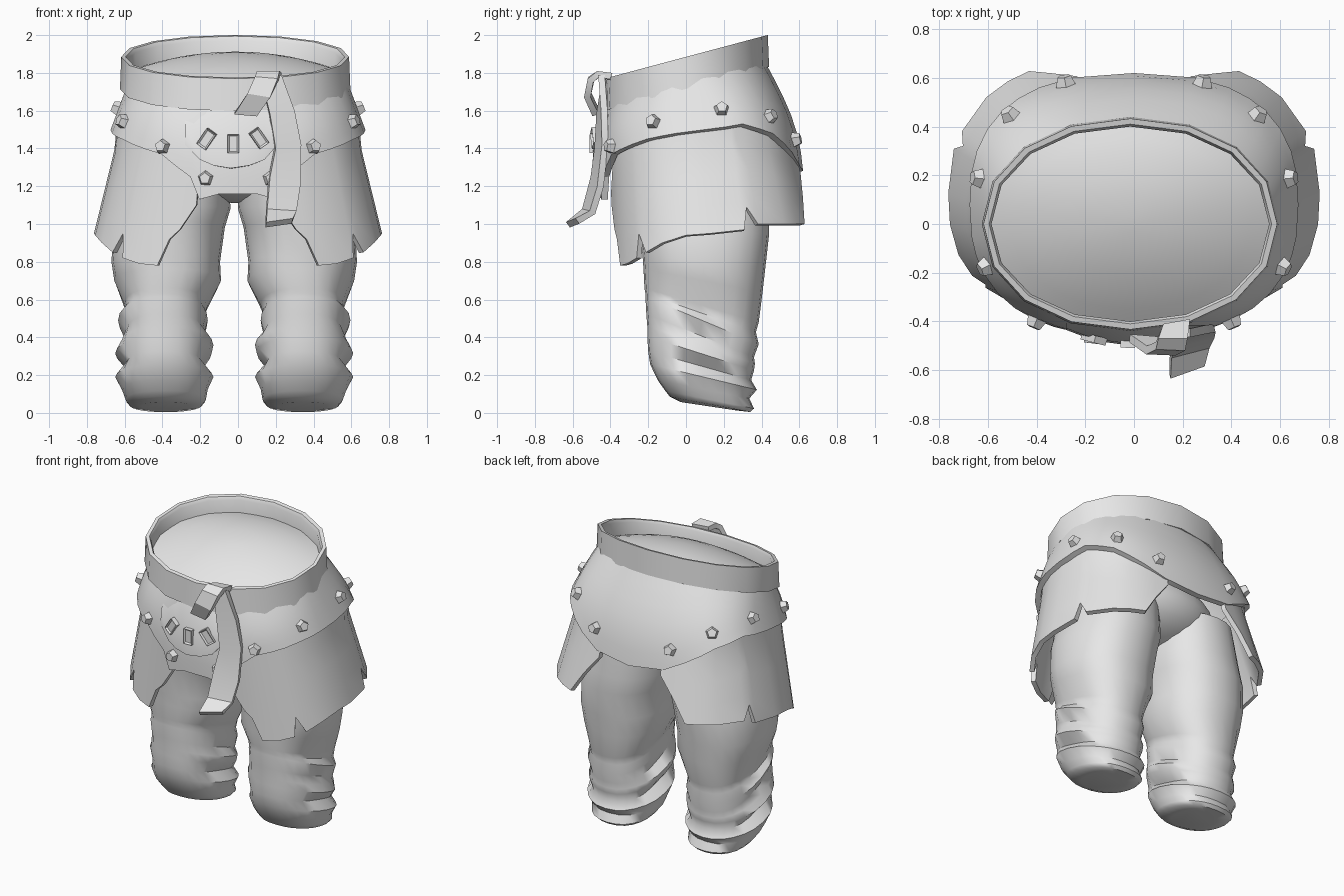
import bpy, bmesh, math
from mathutils import Vector, Matrix

if "Cube" in bpy.data.objects:
    bpy.data.objects.remove(bpy.data.objects["Cube"])

cloth = bpy.data.materials.new("plain grey")
cloth.diffuse_color = (0.8, 0.8, 0.8, 1)
cloth.use_nodes = True
cloth.node_tree.nodes["Principled BSDF"].inputs["Base Color"].default_value = cloth.diffuse_color


def finish(name, bm, thick=0, angle=32):
    me = bpy.data.meshes.new(name)
    bm.to_mesh(me)
    bm.free()
    me.materials.append(cloth)
    ob = bpy.data.objects.new(name, me)
    bpy.context.collection.objects.link(ob)
    bpy.ops.object.select_all(action='DESELECT')
    ob.select_set(True)
    bpy.context.view_layer.objects.active = ob
    if thick:
        m = ob.modifiers.new("thickness", 'SOLIDIFY')
        m.thickness, m.offset = thick, -1
        bpy.ops.object.modifier_apply(modifier=m.name)
    bpy.ops.object.shade_smooth_by_angle(angle=math.radians(angle))
    return ob


def sheet(name, rows, closed=False, thick=0, top=False, bottom=False, angle=32):
    """Skin rows of points, top row first, columns running left to right."""
    bm = bmesh.new()
    vs = [[bm.verts.new(p) for p in r] for r in rows]
    n = len(rows[0])
    for a, b in zip(vs, vs[1:]):
        for c in range(n if closed else n - 1):
            d = (c + 1) % n
            bm.faces.new((a[c], b[c], b[d], a[d]))
    if top:
        bm.faces.new(vs[0])
    if bottom:
        bm.faces.new(vs[-1][::-1])
    return finish(name, bm, thick, angle)


def interp(table, t):
    for (a, u), (b, v) in zip(table, table[1:]):
        if t <= b:
            return u + (v - u) * (t - a) / (b - a)
    return table[-1][1]


def oval(deg, rx, ry, cy, n=2.5):
    """Point on a squarish oval; 0 is the front, 90 is +x."""
    s, c = math.sin(math.radians(deg)), math.cos(math.radians(deg))
    e = 2 / n
    return (math.copysign(abs(s) ** e, s) * rx, cy - math.copysign(abs(c) ** e, c) * ry)


def waist_z(y):
    return 1.885 + 0.267 * y


# Belt: tilted ring with a rectangular section
def belt_row(grow, drop):
    row = []
    for i in range(16):
        x, y = oval(i * 22.5, 0.575 + grow, 0.405 + grow, 0, 2.1)
        row.append((x - 0.015, y, waist_z(y) - drop))
    return row


sheet("belt", [belt_row(-0.005, 0.17), belt_row(-0.005, 0.02), belt_row(0.005, 0.0), belt_row(0.028, 0.0),
               belt_row(0.035, 0.17), belt_row(-0.005, 0.17)], closed=True)

# Domed lining closing the waist
lining = []
for r in (0.08, 0.3, 0.5, 0.7, 0.85, 1.0):
    row = []
    for i in range(32):
        x, y = oval(i * 11.25, 0.575 * r, 0.41 * r, 0, 2.1)
        row.append((x - 0.015, y, waist_z(y) - 0.11 + 0.11 * (1 - r * r)))
    lining.append(row)
sheet("waist_lining", lining, closed=True, top=True)

# Hip panel with a shaped hem
HEM = [(0, 1.16), (5, 1.16), (13, 1.13), (17, 1.25), (32, 1.37), (63, 1.45), (80, 1.48),
       (109, 1.53), (130, 1.48), (150, 1.38), (163, 1.31), (180, 1.28)]
half = [0, 5, 13, 17, 24, 32, 42, 52, 63, 72, 80, 90, 100, 109, 120, 130, 140, 150, 163]
angles = half + [180] + [360 - a for a in reversed(half[1:])]


def hip(deg, t):
    a = min(deg % 360, 360 - deg % 360)
    x0, y0 = oval(deg, 0.575, 0.41, 0, 2.1)
    x1, y1 = oval(deg, 0.675, 0.54, 0.08)
    z0 = waist_z(y0) - 0.12
    c = math.cos(math.radians(a))
    k = 1 + (0.05 if c > 0 else 0.08) * c * c * math.sin(math.pi * t)
    return Vector(((x0 + (x1 - x0) * t) * k, (y0 + (y1 - y0) * t) * k, z0 + (interp(HEM, a) - z0) * t))


sheet("hip_panel", [[hip(a, t / 6) for a in angles] for t in range(7)], closed=True, thick=0.035)

# Side skirts with ragged, notched lower edges
EDGE = [(13, 1.1), (19, 0.97), (23, 0.92), (27, 0.78), (36, 0.79), (46, 0.82), (49, 0.95), (54, 0.85),
        (66, 0.9), (80, 0.94), (90, 0.95), (104, 0.97), (107, 1.09), (112, 1.0), (130, 1.0),
        (141, 1.0), (150, 1.0), (157, 1.14), (165, 1.27)]


def skirt_point(deg, z):
    f = max(0, (1.45 - z) / 0.53)
    back = 0.05 if deg > 90 else 0.0
    x, y = oval(deg, 0.64 + 0.13 * f, 0.495 + (0.035 + back) * f, 0.08 + 0.05 * f)
    return Vector((x, y, z))


for side, label in ((1, "right"), (-1, "left")):
    rows = []
    for t in range(5):
        row = []
        for a, zb in EDGE:
            zt = interp(HEM, a) + 0.04
            p = skirt_point(a, zt + (zb - zt) * t / 4)
            row.append((p.x * side, p.y, p.z))
        rows.append(row[::side])
    sheet(label + "_skirt", rows, thick=0.03)

# Seat between the legs
bm = bmesh.new()
bmesh.ops.create_uvsphere(bm, u_segments=24, v_segments=12, radius=1,
                          matrix=Matrix.Translation((0, 0.06, 1.35)) @ Matrix.Diagonal((0.5, 0.38, 0.24, 1)))
finish("seat", bm)

# Trouser legs: z, outer x, inner x, front y, back y, slope toward the back
LEG = [(1.32, 0.56, 0.03, -0.26, 0.42, 0), (1.08, 0.61, 0.02, -0.26, 0.44, 0.05),
       (0.98, 0.64, 0.05, -0.25, 0.44, 0.1), (0.8, 0.65, 0.075, -0.23, 0.42, 0.1),
       (0.7, 0.635, 0.07, -0.225, 0.405, 0.2), (0.57, 0.58, 0.14, -0.22, 0.385, 0.3),
       (0.53, 0.575, 0.155, -0.215, 0.37, 0.35), (0.49, 0.615, 0.14, -0.215, 0.385, 0.42),
       (0.41, 0.575, 0.165, -0.21, 0.36, 0.4), (0.36, 0.60, 0.11, -0.205, 0.365, 0.35),
       (0.315, 0.63, 0.12, -0.205, 0.36, 0.32), (0.25, 0.57, 0.175, -0.2, 0.345, 0.28),
       (0.19, 0.63, 0.11, -0.19, 0.375, 0.24), (0.125, 0.595, 0.14, -0.15, 0.335, 0.2),
       (0.07, 0.575, 0.15, -0.11, 0.36, 0.2), (0.045, 0.555, 0.17, -0.085, 0.34, 0.19),
       (0.035, 0.49, 0.235, -0.03, 0.27, 0.15)]
for side, label in ((1, "right"), (-1, "left")):
    rows = []
    for z, xo, xi, yf, yb, k in LEG:
        # folds stand out at the sides and fade toward the front and back
        bo, bi = (0.6, 0.135) if 0.15 < z < 0.6 else (xo, xi)
        row = []
        for i in range(24):
            x, y = oval(i * 15, (bo - bi) / 2, (yb - yf) / 2, 0, 2.3)
            s = math.sin(math.radians(i * 15))
            x += (bo + bi) / 2 + ((xo - bo) if s > 0 else (xi - bi)) * s ** 4
            row.append((side * x - 0.02, y + (yf + yb) / 2, z - k * y))
        rows.append(row[::side])
    sheet(label + "_leg", rows, closed=True, top=True, bottom=True, angle=48)

# Five-sided studs sitting on the hip panel above the hem
for side in (1, -1):
    for a, z in ((11, 1.24), (32, 1.41), (67, 1.54), (102, 1.61), (134, 1.57), (160, 1.44)):
        t = min((i / 60 for i in range(61)), key=lambda u: abs(hip(a, u).z - z))
        p = hip(a, t)
        out = (hip(a, t + 0.05) - hip(a, t - 0.05)).cross(hip(a + 2, t) - hip(a - 2, t)).normalized()
        p.x, out.x = p.x * side, out.x * side
        rot = out.to_track_quat('Z', 'Y').to_matrix().to_4x4()
        bm = bmesh.new()
        bmesh.ops.create_cone(bm, cap_ends=True, segments=5, radius1=0.046, radius2=0.03, depth=0.05,
                              matrix=Matrix.Translation(p + out * 0.01) @ rot)
        finish("stud", bm, angle=20)

# Raised front flap
FLAP = [(-0.28, 1.42), (-0.2, 1.34), (-0.13, 1.31), (-0.04, 1.295), (0.06, 1.31), (0.14, 1.34), (0.21, 1.42)]
sheet("front_flap", [[(x, -0.497 + 0.8 * x * x + 0.07 * s, 1.61 + (z - 1.61) * t) for x, z in FLAP]
                     for t, s in ((0, 1), (0.5, 0.1), (1, 0))], thick=0.05)

# Small rectangular frames on the flap
for x, z, tilt in ((-0.165, 1.45, 35), (-0.025, 1.425, 0), (0.11, 1.455, -35)):
    place = (Matrix.Translation((x, -0.494 + 0.8 * x * x, z)) @ Matrix.Rotation(1.5 * x, 4, 'Z')
             @ Matrix.Rotation(math.radians(tilt), 4, 'Y'))
    bm = bmesh.new()
    bmesh.ops.create_cube(bm, size=1, matrix=Matrix.Diagonal((0.06, 0.03, 0.1, 1)))
    bm.normal_update()
    face = min(bm.faces, key=lambda f: f.normal.y)
    bmesh.ops.inset_individual(bm, faces=[face], thickness=0.013)
    bmesh.ops.translate(bm, verts=face.verts, vec=(0, 0.01, 0))
    bmesh.ops.transform(bm, matrix=place, verts=bm.verts)
    finish("flap_frame", bm, angle=20)

# Hanging belt end and the loop it passes through
sheet("belt_end", [((0.13, -0.45, 1.74), (0.23, -0.465, 1.79)), ((0.17, -0.475, 1.58), (0.3, -0.45, 1.6)),
                   ((0.2, -0.485, 1.4), (0.335, -0.445, 1.42)), ((0.17, -0.505, 1.25), (0.33, -0.47, 1.2)),
                   ((0.155, -0.55, 1.08), (0.31, -0.51, 1.07)), ((0.15, -0.635, 1.01), (0.29, -0.585, 1.03))],
      thick=0.035)
sheet("belt_loop", [((0.12, -0.41, 1.8), (0.23, -0.39, 1.8)), ((0.1, -0.47, 1.81), (0.22, -0.47, 1.81)),
                    ((0.09, -0.515, 1.78), (0.21, -0.52, 1.77)), ((0.05, -0.535, 1.69), (0.17, -0.54, 1.67)),
                    ((-0.02, -0.485, 1.58), (0.1, -0.495, 1.57))], thick=0.035)
